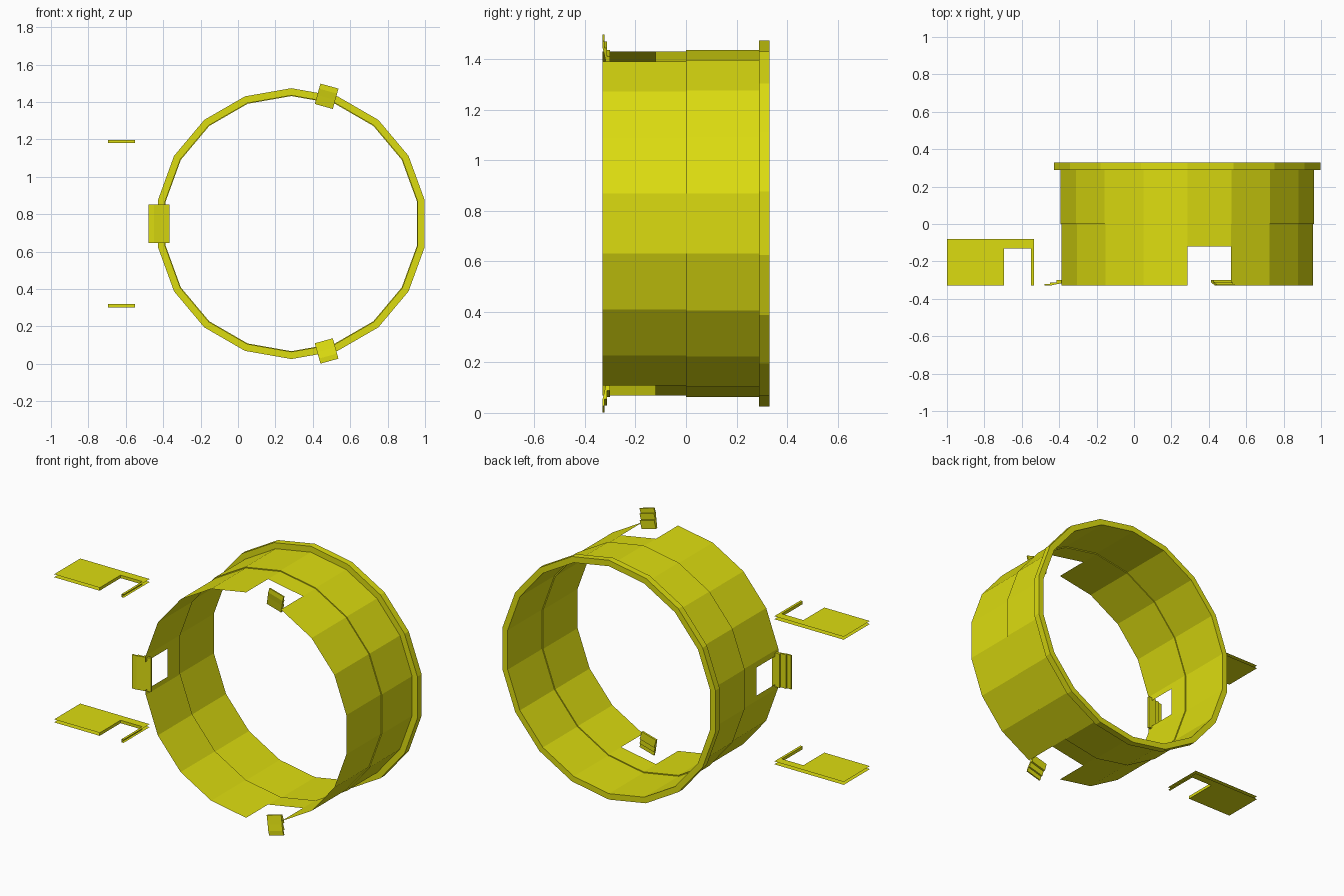
import bpy, bmesh, math

if "Cube" in bpy.data.objects:
    bpy.data.objects.remove(bpy.data.objects["Cube"])

CX, CZ, SIDES = 0.285, 0.75, 18

yellow = bpy.data.materials.new("yellow")
yellow.diffuse_color = (0.72, 0.72, 0.005, 1)
yellow.use_nodes = True
yellow.node_tree.nodes["Principled BSDF"].inputs["Base Color"].default_value = yellow.diffuse_color


def make(name, quads, recalc=False):
    """Object from a list of polygons, each a list of points."""
    bm = bmesh.new()
    for q in quads:
        bm.faces.new([bm.verts.new(p) for p in q])
    bmesh.ops.remove_doubles(bm, verts=bm.verts, dist=0.0005)
    if recalc:
        bmesh.ops.recalc_face_normals(bm, faces=bm.faces)
    me = bpy.data.meshes.new(name)
    bm.to_mesh(me)
    bm.free()
    me.materials.append(yellow)
    ob = bpy.data.objects.new(name, me)
    bpy.context.collection.objects.link(ob)
    return ob


def pt(r, deg, y):
    a = math.radians(deg)
    return (CX + r * math.cos(a), y, CZ + r * math.sin(a))


def band(r0, y0, r1, y1, skip=()):
    """Ring of flat quads between two (radius, y) stations."""
    out = []
    for k in range(SIDES):
        if k in skip:
            continue
        a, b = 10 + 20 * k, 30 + 20 * k
        out.append([pt(r0, a, y0), pt(r0, b, y0), pt(r1, b, y1), pt(r1, a, y1)])
    return out


# Thin front shell, with two full-facet notches and one narrower side notch
RF, RB, RO = 0.682, 0.688, 0.724
front = band(RF, -0.33, RF, -0.12, skip=(3, 8, 13)) + band(RF, -0.12, RF, 0)
x_left = CX - RF * math.cos(math.radians(10))
half = RF * math.sin(math.radians(10))
for z0, z1 in ((CZ - half, 0.662), (0.832, CZ + half)):
    front.append([(x_left, -0.33, z1), (x_left, -0.33, z0),
                  (x_left, -0.12, z0), (x_left, -0.12, z1)])
make("front_shell", front)

# Slightly wider back shell with the small step where the halves meet
make("back_shell", band(RF, 0, RB, 0) + band(RB, 0, RB, 0.29))

# Rear flange
make("rear_flange", band(RB, 0.29, RO, 0.29) + band(RO, 0.29, RO, 0.33)
     + band(RO, 0.33, RB, 0.33) + band(RB, 0.33, RB, 0.29), recalc=True)


# Stepped clips on the front rim
def clip(name, deg, width):
    prof = [(0.763, -0.33), (0.763, -0.322), (0.735, -0.322), (0.735, -0.312),
            (0.70, -0.312), (0.70, -0.30), (0.65, -0.30), (0.65, -0.312),
            (0.70, -0.322), (0.735, -0.33)]
    a = math.radians(deg)
    c, s = math.cos(a), math.sin(a)

    def place(r, y, t):
        return (CX + r * c - t * s, y, CZ + r * s + t * c)

    lo = [place(r, y, -width / 2) for r, y in prof]
    hi = [place(r, y, width / 2) for r, y in prof]
    n = len(prof)
    faces = [lo, hi[::-1]]
    faces += [[lo[i], hi[i], hi[(i + 1) % n], lo[(i + 1) % n]] for i in range(n)]
    make(name, faces, recalc=True)


clip("upper_clip", 74.5, 0.10)
clip("lower_clip", -74.5, 0.10)
clip("side_clip", 180, 0.205)


# Loose notched plates: two sheets joined only by the notch walls
def plate(name, z0, z1):
    outline = [(-1, -0.33), (-0.695, -0.33), (-0.695, -0.13), (-0.55, -0.13),
               (-0.55, -0.33), (-0.535, -0.33), (-0.535, -0.08), (-1, -0.08)]
    faces = [[(x, y, z1) for x, y in outline],
             [(x, y, z0) for x, y in reversed(outline)]]
    for i in (1, 2, 3):
        (xa, ya), (xb, yb) = outline[i], outline[i + 1]
        faces.append([(xa, ya, z0), (xb, yb, z0), (xb, yb, z1), (xa, ya, z1)])
    make(name, faces)


plate("upper_plate", 1.18, 1.198)
plate("lower_plate", 0.302, 0.32)
